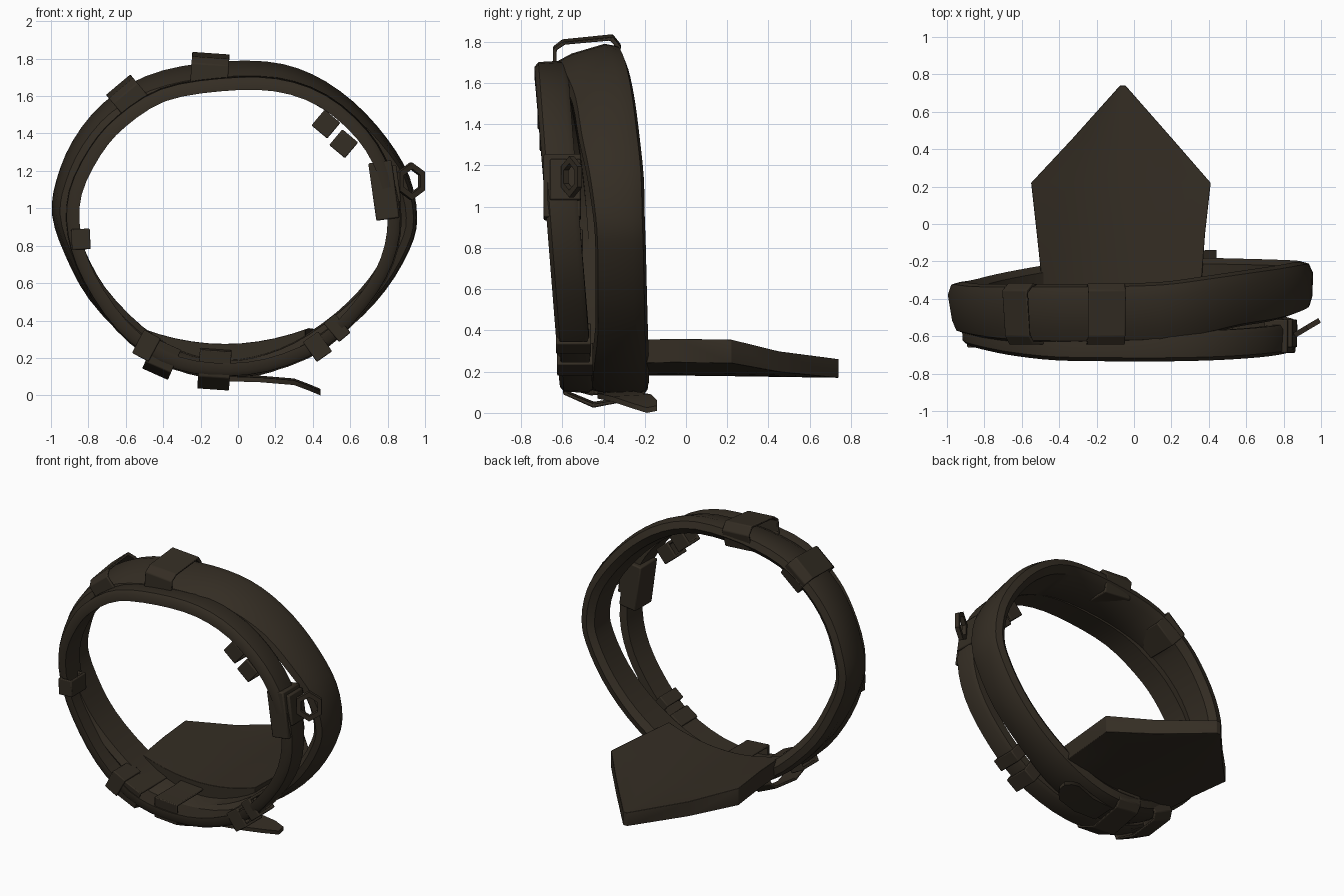
import bpy, bmesh, math
from mathutils import Vector, Matrix

if "Cube" in bpy.data.objects:
    bpy.data.objects.remove(bpy.data.objects["Cube"])

leather = bpy.data.materials.new("dark_brown_leather")
leather.diffuse_color = (0.034, 0.026, 0.017, 1)
leather.use_nodes = True
leather.node_tree.nodes["Principled BSDF"].inputs["Base Color"].default_value = leather.diffuse_color


def finish(name, bm, bevel=0.0, angle=40):
    bmesh.ops.recalc_face_normals(bm, faces=bm.faces)
    me = bpy.data.meshes.new(name)
    bm.to_mesh(me)
    bm.free()
    ob = bpy.data.objects.new(name, me)
    bpy.context.collection.objects.link(ob)
    me.materials.append(leather)
    if bevel:
        m = ob.modifiers.new("bevel", 'BEVEL')
        m.width, m.segments, m.limit_method = bevel, 2, 'ANGLE'
    bpy.context.view_layer.objects.active = ob
    ob.select_set(True)
    bpy.ops.object.shade_smooth_by_angle(angle=math.radians(angle))
    ob.select_set(False)
    return ob


def smooth_path(pts, steps=3):
    """Closed Catmull-Rom curve through the points."""
    out, n = [], len(pts)
    for i in range(n):
        a, b, c, d = [Vector(pts[(i + k) % n]) for k in (-1, 0, 1, 2)]
        for s in range(steps):
            t = s / steps
            out.append(0.5 * (2 * b + (c - a) * t + (2 * a - 5 * b + 4 * c - d) * t * t
                              + (3 * b - a - 3 * c + d) * t ** 3))
    return out


def sweep_ring(name, pts, section):
    """Sweep a section (u 0 front..1 back, outward offset) along (x, z, front y, back y, front drop)."""
    path = smooth_path(pts)
    bm, n, rings = bmesh.new(), len(path), []
    for i, (x, z, yf, yb, drop) in enumerate(path):
        t = path[(i + 1) % n] - path[i - 1]
        out = Vector((-t[1], 0, t[0])).normalized()
        rings.append([bm.verts.new(Vector((x, yf + (yb - yf) * u, z))
                                   + out * (r - drop * (1 - u) ** 1.3)) for u, r in section])
    k = len(section)
    for i in range(n):
        a, b = rings[i], rings[(i + 1) % n]
        for j in range(k):
            bm.faces.new((a[j], a[(j + 1) % k], b[(j + 1) % k], b[j]))
    return finish(name, bm)


def loop(name, x, z, angle, w, profile, t=0.018):
    """Hollow keeper wrapped round a strap; profile is (y, outward) corners."""
    a = math.radians(angle)
    tan, nor = Vector((math.cos(a), 0, math.sin(a))), Vector((-math.sin(a), 0, math.cos(a)))
    ys, rs = [p[0] for p in profile], [p[1] for p in profile]
    cy, cr = (min(ys) + max(ys)) / 2, (min(rs) + max(rs)) / 2
    fy, fr = 1 - 2 * t / (max(ys) - min(ys)), 1 - 2 * t / (max(rs) - min(rs))
    inner = [(cy + (y - cy) * fy, cr + (r - cr) * fr) for y, r in profile]
    bm = bmesh.new()
    grid = [[bm.verts.new(Vector((x, y, z)) + tan * s + nor * r) for y, r in p]
            for s in (-w / 2, w / 2) for p in (profile, inner)]
    n = len(profile)
    for p, q in ((0, 1), (1, 3), (3, 2), (2, 0)):
        for j in range(n):
            k = (j + 1) % n
            bm.faces.new((grid[p][j], grid[p][k], grid[q][k], grid[q][j]))
    return finish(name, bm, 0.006, 30)


def rect(y0, y1, h):
    return [(y0, -h / 2), (y1, -h / 2), (y1, h / 2), (y0, h / 2)]


def block(name, loc, dims, angle, bevel=0.008):
    bm = bmesh.new()
    bmesh.ops.create_cube(bm, size=1, matrix=Matrix.Translation(loc)
                          @ Matrix.Rotation(math.radians(angle), 4, 'Y')
                          @ Matrix.Diagonal((*dims, 1)))
    return finish(name, bm, bevel)


# Wide padded strap, following its outer edge; widest at the top
main = [(-0.2, 1.79, -.64, -.32, .09), (0.15, 1.8, -.63, -.31, .09), (0.4, 1.73, -.6, -.28, .08),
        (0.62, 1.58, -.55, -.25, .06), (0.8, 1.38, -.52, -.225, .04), (0.92, 1.17, -.48, -.205, .02),
        (0.96, 0.95, -.45, -.2, .01), (0.92, 0.78, -.44, -.195, .01), (0.79, 0.56, -.44, -.19, .01),
        (0.6, 0.36, -.44, -.185, .02), (0.35, 0.19, -.46, -.18, .02), (0.1, 0.1, -.47, -.18, .02),
        (-0.12, 0.085, -.48, -.18, .02), (-0.35, 0.14, -.49, -.2, .02), (-0.58, 0.28, -.51, -.23, .03),
        (-0.8, 0.51, -.54, -.27, .03), (-0.93, 0.75, -.57, -.3, .03), (-1.0, 0.96, -.58, -.31, .04),
        (-0.98, 1.15, -.59, -.31, .05), (-0.89, 1.37, -.61, -.32, .06), (-0.73, 1.57, -.63, -.32, .07),
        (-0.5, 1.72, -.64, -.32, .09)]
sweep_ring("padded_strap", main, [(0, -.05), (.05, -.012), (.25, 0), (.75, 0), (.95, -.025),
                                  (1, -.07), (.88, -.11), (.12, -.085)])

# Narrow front strap, tucked into the wide strap on the left
thin = [(-0.1, 1.655), (0.2, 1.655), (0.45, 1.57), (0.66, 1.39), (0.78, 1.18), (0.83, 0.95),
        (0.79, 0.72), (0.66, 0.5), (0.45, 0.29), (0.15, 0.165), (-0.15, 0.145), (-0.4, 0.21),
        (-0.62, 0.38), (-0.79, 0.63), (-0.87, 0.86), (-0.865, 1.08), (-0.76, 1.3),
        (-0.62, 1.46), (-0.4, 1.6)]
front_strap = []
for x, z in thin:
    y = -0.52 - 0.081 * z + max(0, -x - 0.5) * 0.1
    front_strap.append((x, z, y - .08, y + .08, 0))
sweep_ring("front_strap", front_strap, [(0, -.03), (0, .015), (.12, .038), (.85, .045),
                                        (1, .03), (1, -.025)])

# Keepers round the straps
over = [(-.645, -.085), (-.34, -.085), (-.315, .03), (-.355, .08), (-.6, .055), (-.645, .02)]
loop("top_keeper", -0.15, 1.75, -4, 0.2, over)
loop("shoulder_keeper", -0.59, 1.6, 40, 0.17, over)
under = [(-.61, .09), (-.595, -.055), (-.45, -.12), (-.22, -.075), (-.185, -.03), (-.19, .11), (-.4, .09)]
loop("bottom_keeper", -0.125, 0.15, -4, 0.17, under)
loop("bottom_left_keeper", -0.405, 0.2, -24, 0.15,
     [(-.615, .08), (-.6, -.055), (-.46, -.095), (-.25, -.075), (-.21, -.03), (-.22, .08)])
loop("left_front_keeper", -0.49, 0.265, -28, 0.1, rect(-.625, -.45, 0.14))
loop("side_keeper", -0.84, 0.835, -88, 0.11, rect(-.66, -.5, 0.1))
loop("right_keeper_low", 0.425, 0.26, 35, 0.1, rect(-.625, -.45, 0.13))
loop("right_keeper_high", 0.53, 0.36, 40, 0.08, rect(-.63, -.46, 0.13))
loop("inner_keeper_1", 0.47, 1.45, -40, 0.11, rect(-.72, -.6, 0.11))
loop("inner_keeper_2", 0.565, 1.345, -40, 0.11, rect(-.71, -.59, 0.11))

# Buckle box with raised plate and hexagonal ring
block("buckle_box", (0.78, -.6, 1.095), (0.125, 0.18, 0.31), -8)
block("buckle_plate", (0.84, -.585, 1.13), (0.04, 0.15, 0.2), -8)
bm = bmesh.new()
axis = Vector((0.86, 0.51, 0))
side = Vector((-0.51, 0.86, 0))
rings = []
for i in range(6):
    a = math.radians(60 * i + 30)
    d = axis * math.cos(a) * 0.9 + Vector((0, 0, math.sin(a)))
    rings.append([bm.verts.new(Vector((0.925, -.555, 1.145)) + d * r + side * s)
                  for r, s in ((0.1, -.014), (0.1, .014), (0.065, .014), (0.065, -.014))])
for i in range(6):
    for j in range(4):
        k, n = (j + 1) % 4, (i + 1) % 6
        bm.faces.new((rings[i][j], rings[i][k], rings[n][k], rings[n][j]))
finish("hexagon_ring", bm)

# Five-sided pad, dished across its width, running backwards
bm = bmesh.new()
rows = [(-.33, -.49, .36), (-.05, -.52, .38), (.22, -.55, .41), (.45, -.335, .21),
        (.74, -.075, -.045)]
cols = 10
top, low = [], []
for y, xl, xr in rows:
    t, l = [], []
    for i in range(cols + 1):
        x = xl + (xr - xl) * i / cols
        z = min(0.36, 0.275 + 0.42 * (x + 0.07) ** 2) - 0.02 * max(0, y)
        t.append(bm.verts.new((x, y, z)))
        l.append(bm.verts.new((x, y, z * 0.75 - 0.025)))
    top.append(t)
    low.append(l)
for j in range(len(rows) - 1):
    for i in range(cols):
        for g in (top, low):
            bm.faces.new((g[j][i], g[j][i + 1], g[j + 1][i + 1], g[j + 1][i]))
    for i in (0, cols):
        bm.faces.new((top[j][i], top[j + 1][i], low[j + 1][i], low[j][i]))
for j in (0, -1):
    for i in range(cols):
        bm.faces.new((top[j][i], top[j][i + 1], low[j][i + 1], low[j][i]))
finish("back_pad", bm, 0.025, 50)

# Loose strap tail under the ring
bm = bmesh.new()
tail = [(-.05, -.43, -.27, .075), (.12, -.43, -.25, .07), (.3, -.36, -.17, .055),
        (.38, -.27, -.14, .025), (.44, -.19, -.14, .0)]
secs = [[bm.verts.new(v) for v in ((x, a, z), (x, b, z + .01), (x, b, z + .035), (x, a, z + .025))]
        for x, a, b, z in tail]
for s, t in zip(secs, secs[1:]):
    for j in range(4):
        bm.faces.new((s[j], s[(j + 1) % 4], t[(j + 1) % 4], t[j]))
bm.faces.new(secs[0])
bm.faces.new(secs[-1])
finish("strap_tail", bm)
